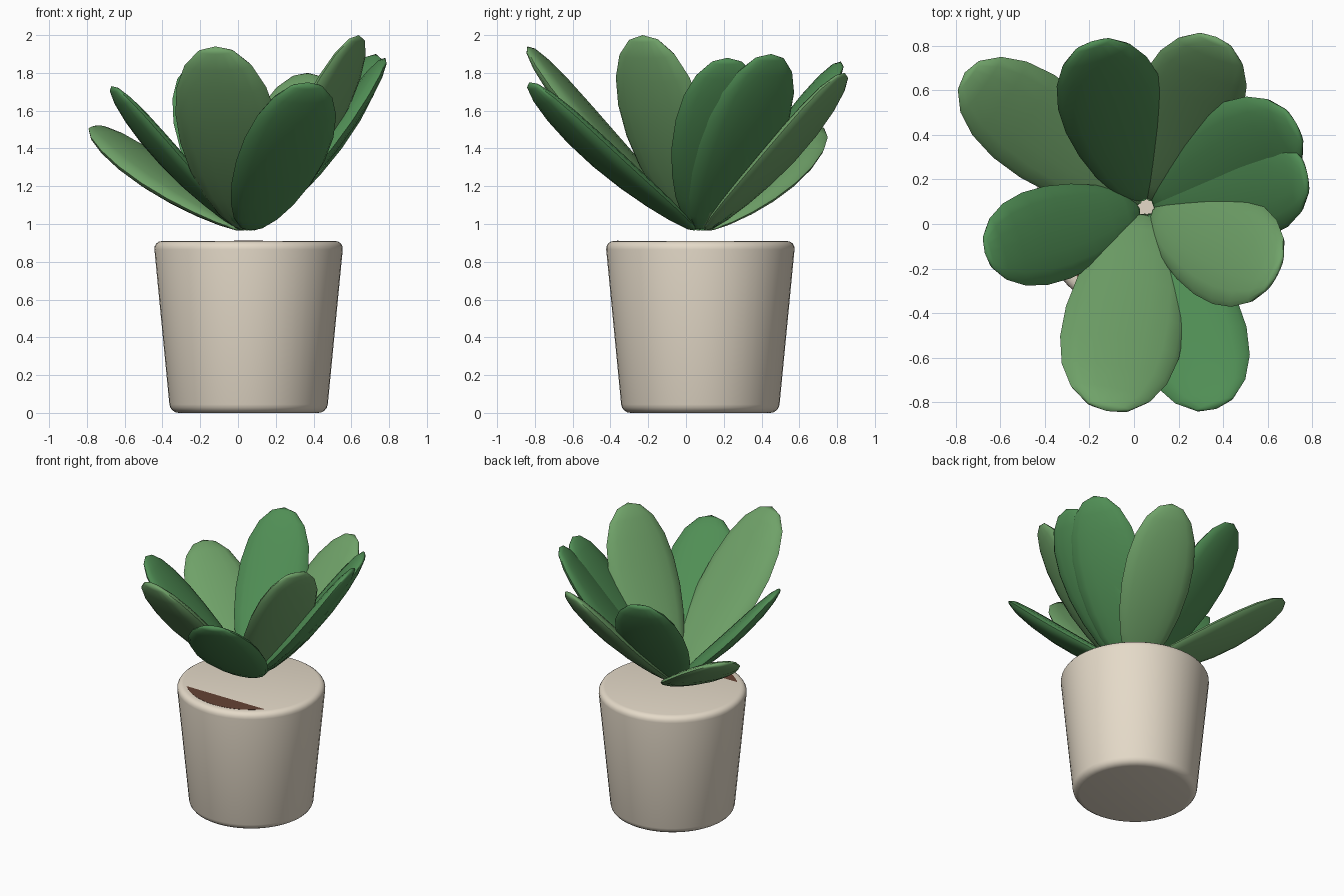
import bpy, bmesh, math
from mathutils import Matrix, Vector

if "Cube" in bpy.data.objects:
    bpy.data.objects.remove(bpy.data.objects["Cube"])

CX, CY = 0.056, 0.076   # plant axis


def material(name, rgb):
    m = bpy.data.materials.new(name)
    m.diffuse_color = (*rgb, 1)
    m.use_nodes = True
    m.node_tree.nodes["Principled BSDF"].inputs["Base Color"].default_value = m.diffuse_color
    return m


def add_object(name, bm, mat, angle):
    mesh = bpy.data.meshes.new(name)
    bm.to_mesh(mesh)
    bm.free()
    mesh.materials.append(mat)
    ob = bpy.data.objects.new(name, mesh)
    bpy.context.collection.objects.link(ob)
    bpy.ops.object.select_all(action='DESELECT')
    ob.select_set(True)
    bpy.context.view_layer.objects.active = ob
    bpy.ops.object.shade_smooth_by_angle(angle=math.radians(angle))
    return ob


clay = material("clay", (0.78, 0.70, 0.58))
earth = material("earth", (0.13, 0.055, 0.035))
light_green = material("light_green", (0.16, 0.36, 0.14))
mid_green = material("mid_green", (0.08, 0.27, 0.09))

# Tapered pot with rounded rims
bm = bmesh.new()
bmesh.ops.create_cone(bm, cap_ends=True, segments=48, radius1=0.415, radius2=0.503,
                      depth=0.91, matrix=Matrix.Translation((CX, CY, 0.455)))
rims = [e for e in bm.edges if abs(e.verts[0].co.z - e.verts[1].co.z) < 1e-4]
bmesh.ops.bevel(bm, geom=rims, offset=0.045, segments=4, profile=0.5, affect='EDGES')
add_object("pot", bm, clay, 40)

# Soil disc, nearly level with the pot top and slightly tilted
bm = bmesh.new()
bmesh.ops.create_cone(bm, cap_ends=True, segments=48, radius1=0.44, radius2=0.44, depth=0.04,
                      matrix=Matrix.Translation((CX, CY, 0.907)) @ Matrix.Rotation(-0.01, 4, 'X')
                      @ Matrix.Translation((0, 0, -0.02)))
add_object("soil", bm, earth, 40)


def leaf(name, tip, mat):
    """Plump, slightly upturned blade from the plant centre to the tip."""
    tip = Vector(tip)
    out = Vector((tip.x - CX, tip.y - CY, 0)).normalized()
    base = Vector((CX, CY, 0.965)) + out * 0.03
    axis = tip - base
    length = axis.length
    axis.normalize()
    side = Vector((0, 0, 1)).cross(axis).normalized()
    up = axis.cross(side)
    bm = bmesh.new()
    bmesh.ops.create_uvsphere(bm, u_segments=16, v_segments=10, radius=1)
    for v in bm.verts:
        t = (v.co.z + 1) / 2
        swell = (0.78 + 0.32 * t) * length
        sag = 0.025 * math.sin(math.pi * t) * length
        v.co = (base + axis * t * length - side * v.co.x * swell * 0.217
                + up * (v.co.y * swell * 0.05 - sag))
    bmesh.ops.recalc_face_normals(bm, faces=bm.faces)
    add_object(name, bm, mat, 50)


# Ring of nine leaves: tip position and colour
leaves = [
    ((-0.76, 0.68, 1.52), light_green),
    ((-0.19, 0.82, 1.86), mid_green),
    ((0.37, 0.84, 1.80), light_green),
    ((0.73, 0.45, 1.90), mid_green),
    ((0.78, 0.22, 1.88), mid_green),
    ((0.64, -0.23, 2.00), light_green),
    ((0.37, -0.83, 1.75), mid_green),
    ((-0.12, -0.84, 1.94), light_green),
    ((-0.67, -0.13, 1.73), mid_green),
]
for i, (tip, mat) in enumerate(leaves, 1):
    leaf(f"leaf_{i}", tip, mat)
